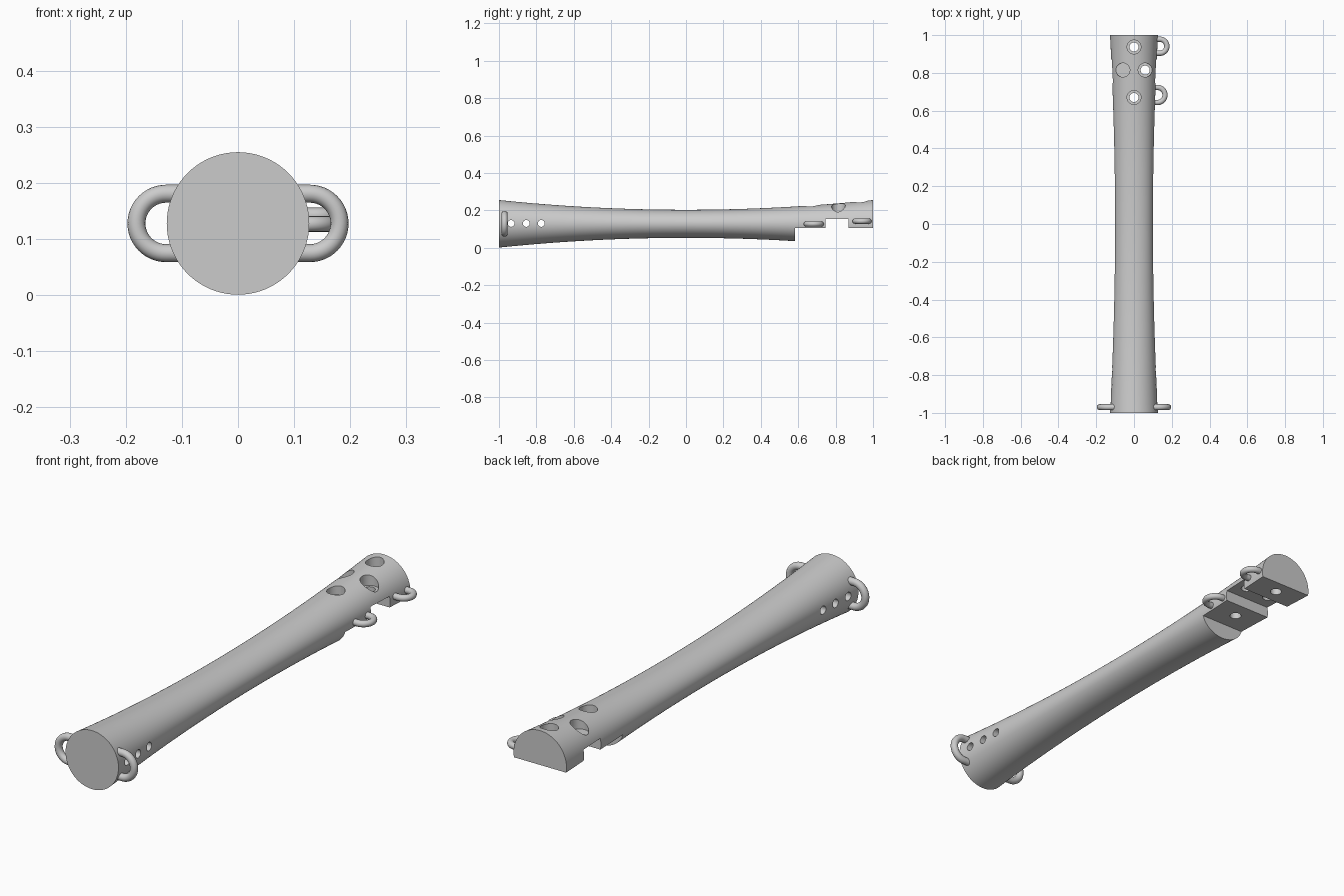
import bpy, bmesh, math
from mathutils import Matrix, Vector

old = bpy.data.objects.get("Cube")
if old:
    bpy.data.objects.remove(old, do_unlink=True)

AXIS_Z = 0.128
grey = bpy.data.materials.new("plain grey")
grey.use_nodes = True
COLOUR = (0.6, 0.6, 0.6, 1)
grey.diffuse_color = COLOUR
grey.node_tree.nodes["Principled BSDF"].inputs["Base Color"].default_value = COLOUR


def add_mesh(name, bm):
    bmesh.ops.recalc_face_normals(bm, faces=bm.faces)
    mesh = bpy.data.meshes.new(name)
    bm.to_mesh(mesh)
    bm.free()
    mesh.materials.append(grey)
    obj = bpy.data.objects.new(name, mesh)
    bpy.context.collection.objects.link(obj)
    return obj


def activate(obj):
    bpy.ops.object.select_all(action='DESELECT')
    obj.select_set(True)
    bpy.context.view_layer.objects.active = obj


def cut(body, bm):
    """Subtract a temporary cutter from the body."""
    cutter = add_mesh("cutter", bm)
    cutter.hide_render = True
    mod = body.modifiers.new("cut", 'BOOLEAN')
    mod.operation = 'DIFFERENCE'
    mod.solver = 'EXACT'
    mod.object = cutter
    activate(body)
    bpy.ops.object.modifier_apply(modifier=mod.name)
    bpy.data.objects.remove(cutter, do_unlink=True)


def box(y0, y1, z0, z1):
    bm = bmesh.new()
    bmesh.ops.create_cube(bm, size=1, matrix=Matrix.Translation((0, (y0 + y1) / 2, (z0 + z1) / 2))
                          @ Matrix.Diagonal((1, y1 - y0, z1 - z0, 1)))
    return bm


def cylinder(centre, radius, depth, turn=0.0):
    bm = bmesh.new()
    bmesh.ops.create_cone(bm, cap_ends=True, segments=32, radius1=radius, radius2=radius, depth=depth,
                          matrix=Matrix.Translation(centre) @ Matrix.Rotation(turn, 4, 'Y'))
    return bm


# Waisted body: round at the ends, oval in the middle
SIDES, RINGS = 80, 32
bm = bmesh.new()
loops = []
for i in range(RINGS + 1):
    y = -1 + 2 * i / RINGS
    rx, rz = 0.1 + 0.027 * y * y, 0.075 + 0.052 * y * y
    loops.append([bm.verts.new((rx * math.cos(a), y, AXIS_Z + rz * math.sin(a)))
                  for a in (math.tau * k / SIDES for k in range(SIDES))])
for a, b in zip(loops, loops[1:]):
    for k in range(SIDES):
        n = (k + 1) % SIDES
        bm.faces.new((a[k], a[n], b[n], b[k]))
bm.faces.new(loops[0])
bm.faces.new(loops[-1])
body = add_mesh("body", bm)

# Flat underside at the back with a deeper cross notch
cut(body, box(0.583, 1.2, -0.2, 0.106))
cut(body, box(0.747, 0.87, -0.2, 0.154))

# Counterbored vertical holes
for x, y in ((0, 0.937), (-0.059, 0.815), (0.059, 0.815), (0, 0.67)):
    cut(body, cylinder((x, y, 0.2), 0.024, 0.5))
    cut(body, cylinder((x, y, 0.29), 0.037, 0.2))

# Cross holes near the front
for y in (-0.935, -0.854, -0.774):
    cut(body, cylinder((0, y, 0.13), 0.018, 0.6, math.pi / 2))

activate(body)
bpy.ops.object.shade_smooth_by_angle(angle=math.radians(30))


def loop_handle(name, side, centre, across, radius, tube):
    """U-shaped tube whose legs run into the body."""
    across = Vector(across)
    out = Vector((side, 0, 0))
    centre = Vector(centre)
    root = Vector((side * 0.085, centre.y, centre.z))
    path = [root + across * radius]
    for k in range(25):
        a = math.pi * k / 24
        path.append(centre + across * radius * math.cos(a) + out * radius * math.sin(a))
    path.append(root - across * radius)
    curve = bpy.data.curves.new(name, 'CURVE')
    curve.dimensions = '3D'
    curve.bevel_depth = tube
    curve.bevel_resolution = 6
    curve.use_fill_caps = True
    spline = curve.splines.new('POLY')
    spline.points.add(len(path) - 1)
    for point, co in zip(spline.points, path):
        point.co = (*co, 1)
    curve.materials.append(grey)
    obj = bpy.data.objects.new(name, curve)
    bpy.context.collection.objects.link(obj)
    activate(obj)
    bpy.ops.object.convert(target='MESH')
    bpy.ops.object.shade_smooth_by_angle(angle=math.radians(40))


# Upright loops at the front, flat loops on the left at the back
for label, side in (("left", 1), ("right", -1)):
    loop_handle("front_loop_" + label, side, (side * 0.128, -0.97, AXIS_Z), (0, 0, 1), 0.053, 0.016)
loop_handle("back_loop_rear", 1, (0.137, 0.941, 0.142), (0, 1, 0), 0.037, 0.014)
loop_handle("back_loop_fore", 1, (0.124, 0.683, 0.127), (0, 1, 0), 0.04, 0.014)
